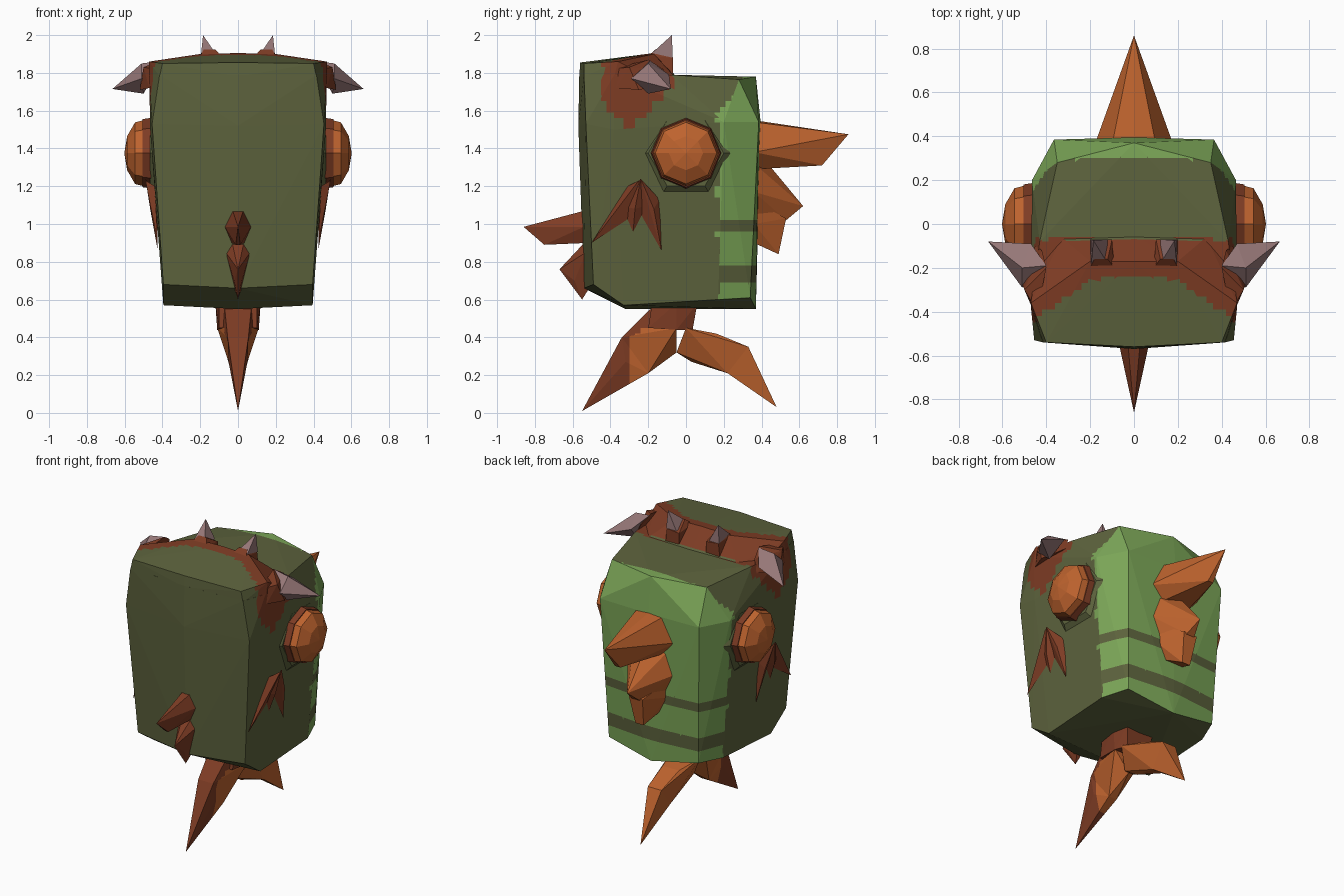
import bpy, bmesh, math
from mathutils import Vector

if "Cube" in bpy.data.objects:
    bpy.data.objects.remove(bpy.data.objects["Cube"])


def material(name, hex_code):
    lin = []
    for i in (0, 2, 4):
        c = int(hex_code[i:i + 2], 16) / 255
        lin.append(c / 12.92 if c <= 0.04045 else ((c + 0.055) / 1.055) ** 2.4)
    m = bpy.data.materials.new(name)
    m.diffuse_color = (*lin, 1)
    m.use_nodes = True
    m.node_tree.nodes["Principled BSDF"].inputs["Base Color"].default_value = m.diffuse_color
    return m


OLIVE = material("olive_skin", "5d633d")
GREEN = material("light_green", "7ca758")
ORANGE = material("orange", "be632e")
BROWN = material("red_brown", "7e3c24")
MAUVE = material("horn_mauve", "967777")


def hull(name, pts, mats, centre=True, side=1, grid=0, rule=None):
    """Faceted convex part; centre parts are mirrored in x within one hull.
    With grid and rule, faces are cut into small cells and painted by rule."""
    bm = bmesh.new()
    for x, y, z in pts:
        bm.verts.new((x * side, y, z))
        if centre and x:
            bm.verts.new((-x, y, z))
    res = bmesh.ops.convex_hull(bm, input=bm.verts[:])
    loose = {v for v in res["geom_interior"] + res["geom_unused"]
             if isinstance(v, bmesh.types.BMVert)}
    bmesh.ops.delete(bm, geom=list(loose), context='VERTS')
    bmesh.ops.recalc_face_normals(bm, faces=bm.faces[:])
    if grid:
        for axis in range(3):
            co = [v.co[axis] for v in bm.verts]
            no = Vector((0, 0, 0))
            no[axis] = 1
            for k in range(math.ceil(min(co) / grid), int(max(co) / grid) + 1):
                bmesh.ops.bisect_plane(bm, geom=bm.verts[:] + bm.edges[:] + bm.faces[:],
                                       plane_co=no * (k * grid), plane_no=no)
        for f in bm.faces:
            f.material_index = rule(f.calc_center_median(), f.normal)
    me = bpy.data.meshes.new(name)
    bm.to_mesh(me)
    bm.free()
    for m in mats:
        me.materials.append(m)
    ob = bpy.data.objects.new(name, me)
    bpy.context.collection.objects.link(ob)
    return ob


def pair(name, pts, mat):
    for s, tag in ((1, "right"), (-1, "left")):
        hull(f"{name}_{tag}", pts, [mat], centre=False, side=s)


def ring(x, r, n, y=0.0, z=1.375):
    return [(x, y + r * math.cos(math.tau * i / n), z + r * math.sin(math.tau * i / n))
            for i in range(n)]


def body_paint(c, n):
    """0 olive, 1 green rear with olive stripes, 2 brown band below the horns."""
    if -0.25 - 0.75 * max(0, abs(c.x) - 0.2) < c.y < -0.07 and c.z > 1.5 + abs(c.y + 0.3):
        return 2
    stripe = 0.96 < c.z < 1.03 or 0.68 < c.z < 0.77
    edge = 0.17 + max(0, c.z - 1.6) * 0.8 + 0.012 * math.sin(c.z * 31)
    return int(c.y > edge and not stripe and n.z > -0.5)


# Body block and the raised front of its top
skin = [OLIVE, GREEN, BROWN]
hull("body", [
    (0, -.57, 1.52), (.455, -.53, 1.53), (.415, -.54, 1.79), (0, -.565, 1.79),
    (.47, -.38, 1.79), (.465, -.38, 1.5), (.465, .2, 1.54), (.43, -.08, 1.79),
    (.35, .28, 1.765), (0, .37, 1.78), (.365, .385, 1.54), (0, .395, 1.54),
    (.395, -.49, .68), (0, -.54, .66), (.395, -.33, .57), (0, -.32, .55),
    (.395, .17, .6), (.33, .34, .61), (0, .37, .55)], skin, grid=.03, rule=body_paint)
hull("head_plate", [
    (.40, -.54, 1.85), (0, -.56, 1.855), (.415, -.54, 1.78), (0, -.565, 1.78),
    (.47, -.36, 1.86), (.2, -.17, 1.9), (0, -.17, 1.905), (.47, -.38, 1.78),
    (.45, -.2, 1.78), (.33, -.06, 1.78), (0, -.05, 1.78)], skin, grid=.03, rule=body_paint)

# Eyes: socket rim, collar and faceted ball
pair("eye_socket", ring(.44, .235, 6) + ring(.466, .2, 6), OLIVE)
pair("eye_collar", ring(.43, .192, 8) + ring(.505, .18, 8), BROWN)
pair("eye_ball", ring(.48, .18, 8) + ring(.545, .163, 8) + ring(.587, .09, 8)
     + [(.602, 0, 1.375)], ORANGE)

# Horns: brown roots with pale tips
pair("side_horn_root", [(.44, -.4, 1.82), (.47, -.37, 1.72), (.5, -.3, 1.83), (.4, -.2, 1.87),
                        (.52, -.25, 1.71), (.45, -.1, 1.74), (.42, -.12, 1.82)], BROWN)
pair("side_horn_tip", [(.47, -.09, 1.79), (.4, -.19, 1.865), (.51, -.29, 1.77),
                       (.5, -.2, 1.69), (.51, -.2, 1.85), (.665, -.08, 1.715)], MAUVE)
pair("top_horn_root", [(.09, -.2, 1.89), (.2, -.2, 1.89), (.1, -.07, 1.79), (.2, -.07, 1.79),
                       (.1, -.07, 1.87), (.19, -.07, 1.88), (.12, -.16, 1.925),
                       (.18, -.16, 1.925)], BROWN)
pair("top_horn_tip", [(.12, -.18, 1.905), (.195, -.18, 1.905), (.12, -.07, 1.88),
                      (.195, -.07, 1.88), (.185, -.075, 2.0)], MAUVE)

# Three-pronged side fins
pair("side_fin_front_prong", [(.44, -.31, 1.2), (.49, -.25, 1.23), (.43, -.24, 1.07),
                              (.46, -.33, 1.1), (.425, -.5, .9)], BROWN)
pair("side_fin_middle_prong", [(.49, -.24, 1.24), (.43, -.35, 1.1), (.43, -.2, 1.1),
                               (.465, -.27, 1.08), (.425, -.28, .96)], BROWN)
pair("side_fin_rear_prong", [(.49, -.24, 1.24), (.45, -.2, 1.18), (.43, -.14, 1.13),
                             (.43, -.25, 1.07), (.465, -.17, 1.08), (.425, -.13, .86)], BROWN)

# Rear crest of three spikes
hull("crest_upper_spike", [(.1, .36, 1.54), (.18, .36, 1.38), (.1, .36, 1.29), (0, .39, 1.545),
                           (.035, .69, 1.46), (.02, .72, 1.31), (0, .86, 1.475)], [ORANGE])
hull("crest_middle_spike", [(.13, .36, 1.32), (.18, .36, 1.17), (.1, .36, 1.0), (0, .45, 1.3),
                            (.03, .53, 1.02), (0, .62, 1.095)], [ORANGE])
hull("crest_lower_spike", [(.13, .36, 1.12), (.12, .36, 1.0), (.07, .36, .9), (.05, .53, 1.03),
                           (.03, .49, .84)], [ORANGE])

# Front lower spikes
hull("front_upper_spike", [(.03, -.52, 1.075), (.07, -.54, .985), (.035, -.52, .9),
                           (.012, -.75, .89), (0, -.86, .985)], [BROWN])
hull("front_lower_spike", [(.035, -.52, .92), (.065, -.53, .85), (.025, -.5, .68),
                           (.02, -.59, .7), (0, -.67, .76), (0, -.55, .6)], [BROWN])

# Tail stalk and its two swept blades
hull("tail_stalk", [(.1, -.18, .58), (.12, -.05, .58), (.1, .06, .58), (.1, -.2, .45),
                    (.11, -.05, .44), (.08, .035, .44)], [BROWN])


def blade_paint(c, n):
    return int(c.y > -.3 and c.z < .3 - .6 * (c.y + .3) * -1 + .1)


hull("tail_front_root", [(.07, -.19, .55), (.11, -.05, .45), (0, -.05, .32), (.03, -.2, .21),
                         (.055, -.34, .4)], [BROWN, ORANGE], grid=.03, rule=blade_paint)
hull("tail_front_blade", [(.055, -.34, .4), (.03, -.2, .21), (.05, -.32, .27), (0, -.55, .01)],
     [BROWN, ORANGE], grid=.03, rule=blade_paint)
hull("tail_rear_root", [(.1, 0, .45), (.06, .16, .42), (.05, .33, .35), (.035, .22, .21),
                        (0, .03, .27), (.03, -.05, .32)], [ORANGE])
hull("tail_rear_blade", [(.05, .33, .35), (.035, .22, .21), (0, .48, .03)], [ORANGE])
